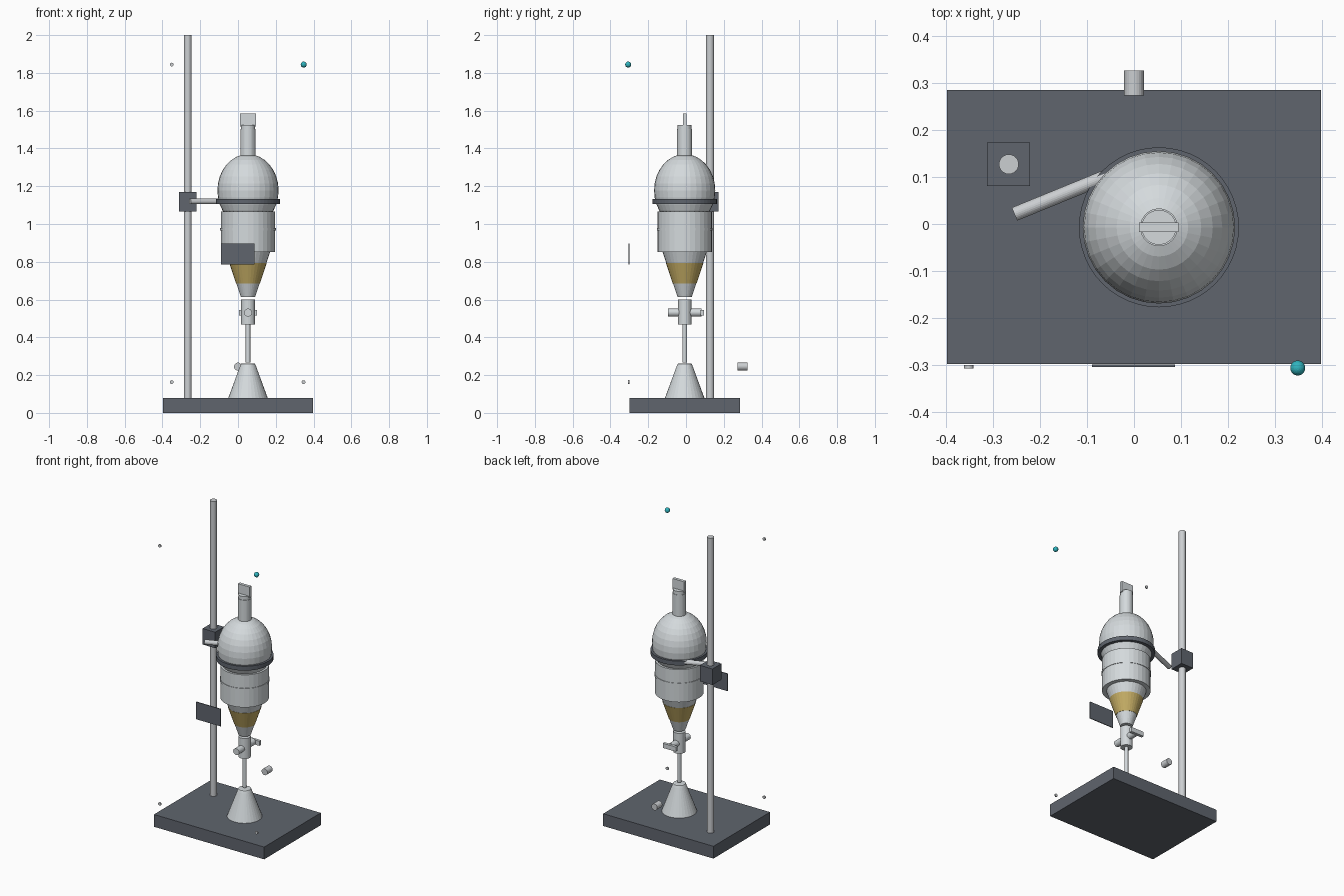
import bpy, bmesh, math
from mathutils import Vector, Matrix

if "Cube" in bpy.data.objects:
    bpy.data.objects.remove(bpy.data.objects["Cube"])


def material(name, rgb):
    m = bpy.data.materials.new(name)
    m.diffuse_color = (*rgb, 1.0)
    m.use_nodes = True
    m.node_tree.nodes["Principled BSDF"].inputs["Base Color"].default_value = m.diffuse_color
    return m


SLATE = material("slate grey", (0.115, 0.130, 0.155))
GLASS = material("pale glass", (0.66, 0.70, 0.72))
METAL = material("light metal", (0.60, 0.62, 0.64))
AMBER = material("amber liquid", (0.56, 0.42, 0.13))
TEAL = material("teal", (0.03, 0.46, 0.52))

CX, CY = 0.053, -0.007     # axis of the glassware


def finish(name, bm, mat):
    bmesh.ops.recalc_face_normals(bm, faces=bm.faces[:])
    me = bpy.data.meshes.new(name)
    bm.to_mesh(me)
    bm.free()
    me.materials.append(mat)
    ob = bpy.data.objects.new(name, me)
    bpy.context.collection.objects.link(ob)
    return ob


def box(name, lo, hi, mat):
    bm = bmesh.new()
    lo, hi = Vector(lo), Vector(hi)
    bmesh.ops.create_cube(bm, size=1.0, matrix=Matrix.Translation((lo + hi) / 2)
                          @ Matrix.Diagonal((*(hi - lo), 1.0)))
    return finish(name, bm, mat)


def lathe(name, profile, mat, x=CX, y=CY, sides=32):
    """Closed solid of revolution from (radius, height) points."""
    bm = bmesh.new()
    rings = []
    for r, z in profile:
        rings.append([bm.verts.new((x + r * math.cos(2 * math.pi * i / sides),
                                    y + r * math.sin(2 * math.pi * i / sides), z))
                      for i in range(sides)])
    for a, b in zip(rings, rings[1:]):
        for i in range(sides):
            j = (i + 1) % sides
            bm.faces.new((a[i], a[j], b[j], b[i]))
    bm.faces.new(rings[0])
    bm.faces.new(rings[-1])
    return finish(name, bm, mat)


def rod(name, start, end, r, mat, sides=24):
    """Cylinder between two points."""
    a, b = Vector(start), Vector(end)
    bm = bmesh.new()
    turn = (b - a).to_track_quat('Z', 'Y').to_matrix().to_4x4()
    bmesh.ops.create_cone(bm, cap_ends=True, segments=sides, radius1=r, radius2=r,
                          depth=(b - a).length,
                          matrix=Matrix.Translation((a + b) / 2) @ turn)
    return finish(name, bm, mat)


# Stand
box("base", (-0.397, -0.298, 0), (0.397, 0.285, 0.08), SLATE)
rod("stand_rod", (-0.266, 0.127, 0.08), (-0.266, 0.127, 2.0), 0.021, METAL)
box("clamp_block", (-0.312, 0.081, 1.065), (-0.221, 0.173, 1.169), SLATE)
rod("clamp_arm", (-0.254, 0.021, 1.12), (0.035, 0.139, 1.12), 0.015, METAL)
lathe("support_ring", [(0.170, 1.105), (0.170, 1.133)], SLATE, sides=48)

# Upper bulb, an egg-shaped dome with a neck
dome = []
for k in range(4, 16):
    t = math.pi * k / 16 - math.pi / 2
    dome.append((0.162 * math.cos(t), 1.178 + 0.192 * math.sin(t)))
dome.append((0.032, 1.3665))
lathe("upper_bulb", dome, GLASS)
lathe("neck", [(0.040, 1.35), (0.040, 1.502)], GLASS)
lathe("stopper", [(0.037, 1.49), (0.037, 1.525)], GLASS)
box("stopper_grip", (CX - 0.042, CY - 0.010, 1.515),
    (CX + 0.042, CY + 0.010, 1.585), GLASS)

# Main body with a raised seam, then the tapered funnel
lathe("body", [(0.144, 0.853), (0.144, 1.065)], GLASS)
lathe("body_seam", [(0.147, 0.965), (0.147, 0.978)], GLASS)
lathe("funnel", [(0.037, 0.613), (0.118, 0.855)], GLASS)
lathe("liquid", [(0.063, 0.685), (0.0995, 0.794)], AMBER)

# Stopcock and outlet
lathe("stopcock_body", [(0.036, 0.467), (0.036, 0.600)], GLASS, sides=24)
rod("stopcock_plug", (CX, CY - 0.088, 0.531), (CX, CY + 0.088, 0.531), 0.021, GLASS)
box("stopcock_handle", (CX - 0.047, CY + 0.084, 0.516),
    (CX + 0.047, CY + 0.103, 0.546), GLASS)
lathe("outlet_tube", [(0.012, 0.268), (0.012, 0.470)], GLASS, sides=16)

# Receiving flask on the base
lathe("flask", [(0.104, 0.08), (0.043, 0.246), (0.037, 0.260), (0.030, 0.262)], GLASS)

# Loose fittings around the stand
box("front_plate", (-0.089, -0.304, 0.785), (0.087, -0.299, 0.898), SLATE)
rod("rear_port", (0, 0.273, 0.245), (0, 0.326, 0.245), 0.021, METAL)
for i, (x, z) in enumerate([(-0.351, 1.844), (-0.351, 0.163), (0.347, 0.163)]):
    rod(f"corner_stud_{i + 1}", (x, -0.307, z), (x, -0.300, z), 0.010, METAL, 16)
bm = bmesh.new()
bmesh.ops.create_uvsphere(bm, u_segments=20, v_segments=12, radius=0.016,
                          matrix=Matrix.Translation((0.348, -0.306, 1.844)))
finish("indicator_ball", bm, TEAL)
